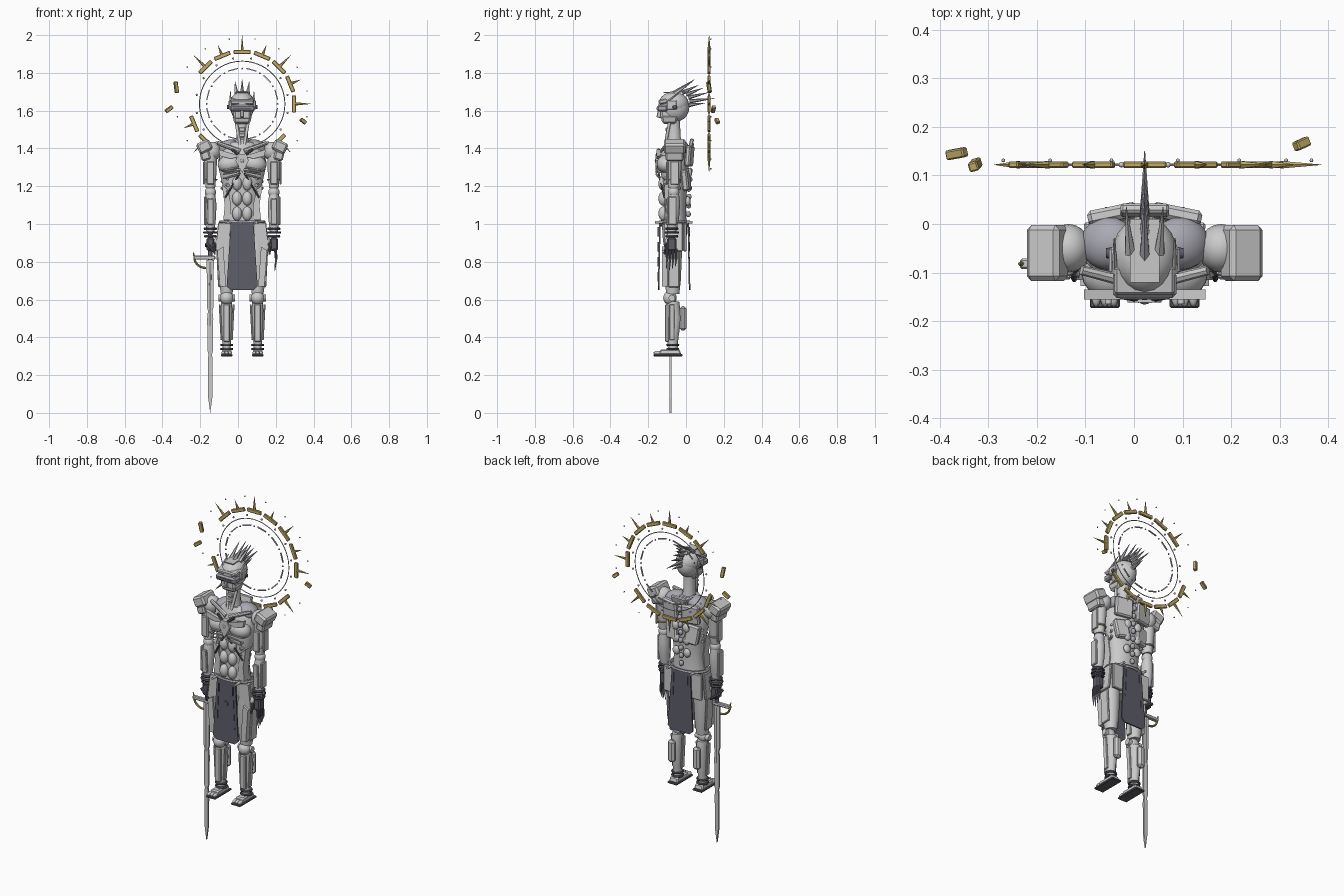
import bpy, bmesh, math
from mathutils import Vector, Matrix

if "Cube" in bpy.data.objects:
    bpy.data.objects.remove(bpy.data.objects["Cube"])

CX, CY = 0.022, -0.06          # body axis
def material(name, col):
    m = bpy.data.materials.new(name)
    m.diffuse_color = (*col, 1)
    m.use_nodes = True
    m.node_tree.nodes["Principled BSDF"].inputs["Base Color"].default_value = m.diffuse_color
    return m
GOLD = material("gold", (0.55, 0.42, 0.15))
DARK = material("dark", (0.11, 0.11, 0.14))
MID = material("mid_grey", (0.4, 0.4, 0.45))

def finish(name, bm, mat=None, smooth=None):
    bmesh.ops.recalc_face_normals(bm, faces=bm.faces)
    me = bpy.data.meshes.new(name)
    bm.to_mesh(me)
    bm.free()
    ob = bpy.data.objects.new(name, me)
    bpy.context.collection.objects.link(ob)
    if mat:
        me.materials.append(mat)
    if smooth:
        for p in me.polygons:
            p.use_smooth = True
        me.set_sharp_from_angle(angle=math.radians(smooth))
    return ob

def box(name, c, size, rot=(0, 0, 0), mat=None, bevel=0.0, top=1.0):
    bm = bmesh.new()
    bmesh.ops.create_cube(bm, size=1)
    for v in bm.verts:
        k = top if v.co.z > 0 else 1
        v.co = Vector((v.co.x * size[0] * k, v.co.y * size[1] * k, v.co.z * size[2]))
    if bevel:
        bmesh.ops.bevel(bm, geom=bm.edges[:], offset=bevel, segments=1, affect='EDGES')
    R = Matrix.Rotation(rot[2], 4, 'Z') @ Matrix.Rotation(rot[1], 4, 'Y') @ Matrix.Rotation(rot[0], 4, 'X')
    bm.transform(Matrix.Translation(c) @ R)
    return finish(name, bm, mat)

def ball(name, c, r, mat=None, seg=20, tilt=0):
    r = (r, r, r) if isinstance(r, float) else r
    bm = bmesh.new()
    bmesh.ops.create_uvsphere(bm, u_segments=seg, v_segments=seg // 2, radius=1)
    bm.transform(Matrix.Translation(c) @ Matrix.Rotation(tilt, 4, 'Y') @ Matrix.Diagonal((*r, 1)))
    return finish(name, bm, mat, 60)

def rod(name, a, b, r0, r1, seg=12, mat=None, flat=1.0):
    a, b = Vector(a), Vector(b)
    d = b - a
    bm = bmesh.new()
    bmesh.ops.create_cone(bm, cap_ends=True, segments=seg, radius1=r0, radius2=r1, depth=d.length)
    bm.transform(Matrix.Translation((a + b) / 2) @ d.to_track_quat('Z', 'Y').to_matrix().to_4x4() @ Matrix.Diagonal((1, flat, 1, 1)))
    return finish(name, bm, mat, 50 if seg > 8 else None)

def loft(name, secs, seg=12, mat=None, smooth=50):
    # sections: (x, y, z, rx, ry)
    bm = bmesh.new()
    rings = []
    for x, y, z, rx, ry in secs:
        rings.append([bm.verts.new((x + rx * math.cos(t), y + ry * math.sin(t), z))
                      for t in [(i + .5) * math.tau / seg for i in range(seg)]])
    for p, q in zip(rings, rings[1:]):
        for i in range(seg):
            bm.faces.new((p[i], p[(i + 1) % seg], q[(i + 1) % seg], q[i]))
    bm.faces.new(rings[0])
    bm.faces.new(rings[-1])
    return finish(name, bm, mat, smooth)

def plate(name, pts, y, t, mat=None, lean=0.0):
    # outline in x-z, thickness t along y, lean shifts y with height
    bm = bmesh.new()
    z0 = pts[0][1]
    f = bm.faces.new([bm.verts.new((x, y + lean * (z - z0), z)) for x, z in pts])
    ex = bmesh.ops.extrude_face_region(bm, geom=[f])
    for v in ex['geom']:
        if isinstance(v, bmesh.types.BMVert):
            v.co.y += t
    return finish(name, bm, mat)

def ring(name, c, R, r, seg=64, mat=None, axis='Z', sy=1.0):
    bpy.ops.mesh.primitive_torus_add(major_radius=R, minor_radius=r, major_segments=seg, minor_segments=6)
    o = bpy.context.object
    o.name = name
    rot = Matrix.Rotation(math.pi / 2, 4, 'X') if axis == 'Y' else Matrix.Identity(4)
    o.data.transform(Matrix.Translation(c) @ rot @ Matrix.Diagonal((1, sy, 1, 1)))
    if mat:
        o.data.materials.append(mat)

# halo: thin ring, inner dashes, gold segments, spikes and beads
HY, HZ = 0.122, 1.636
def hp(a, r, y=HY):
    return Vector((CX + r * math.cos(a), y, HZ + r * math.sin(a)))
ring("halo_ring", (CX, HY, HZ), 0.226, 0.0025, 96, None, 'Y')
loose = {7: (-0.327, 0.122, 1.724, .06, .25), 8: (-0.365, 0.145, 1.608, .045, .95), 15: (0.345, 0.165, 1.545, .035, -.9)}
for k in range(16):
    a = k * math.tau / 16
    if k in loose:
        x, y, z, L, t = loose[k]
        box("halo_fragment", (x, y, z), (.02, .02, L), (.1, t if k != 7 else -.17, .3), GOLD, .003)
    else:
        box("halo_segment", hp(a, .275), (.022, .014, .09), (0, -a, 0), GOLD, .003)
        rod("halo_spike", hp(a, .28), hp(a, .364 if k % 2 == 0 else .335), .009, .0005, 6, GOLD)
    h = a + math.pi / 16
    ball("halo_outer_bead", hp(h, .35, .131), .004, None, 8)
    ball("halo_inner_bead", hp(h, .245), .006, None, 8)
for k in range(12):
    a = (k + .5) * math.tau / 12
    box("halo_dash", hp(a, .187), (.006, .006, .055), (0, -a, 0))
    ball("halo_dash_bead", hp(k * math.tau / 12, .187), .005, None, 8)

# head and helmet
ball("skull", (CX, CY, 1.618), (.062, .078, .078))
ball("helmet_cap", (CX, CY - .005, 1.635), (.068, .08, .065))
box("helmet_brim", (CX, -.055, 1.698), (.06, .13, .006), (.03, 0, 0))
box("brow_band", (CX, -.115, 1.65), (.125, .06, .025), (.2, 0, 0), None, .006)
box("visor", (CX, -.125, 1.612), (.13, .055, .034), (0, 0, 0), MID, .008)
box("visor_slit", (CX, -.152, 1.612), (.1, .006, .012), (0, 0, 0), DARK)
box("nose_guard", (CX, -.14, 1.585), (.016, .025, .045), (-.2, 0, 0), None, .003)
box("face", (CX, -.1, 1.58), (.09, .07, .06), (0, 0, 0), None, .01)
box("jaw", (CX, -.088, 1.553), (.105, .095, .045), (math.pi, 0, 0), None, .01, .78)
for s in (-1, 1):
    box("ear_plate", (CX + s * .064, -.075, 1.63), (.018, .055, .05), (0, 0, 0), None, .005)
    rod("ear_disc", (CX + s * .06, -.06, 1.62), (CX + s * .08, -.06, 1.62), .014, .01, 12, DARK)
    rod("front_horn", (CX + s * .03, -.06, 1.69), (CX + s * .038, .035, 1.755), .012, .001, 6)
    rod("small_horn", (CX + s * .062, -.1, 1.65), (CX + s * .062, -.03, 1.7), .007, .002, 6)
crest = [(-.07, 1.69, .045, 1.765), (-.02, 1.695, .065, 1.735), (.0, 1.685, .09, 1.72),
         (.012, 1.67, .115, 1.695), (.018, 1.65, .15, 1.665), (.015, 1.63, .1, 1.64)]
for y0, z0, y1, z1 in crest:
    rod("crest_spike", (CX, y0, z0), (CX, y1, z1), .012, .001, 6, MID)

# neck
loft("neck", [(CX, -.06, 1.4, .045, .045), (CX, -.063, 1.46, .032, .036), (CX, -.066, 1.56, .032, .034)])
for s in (-1, 1):
    rod("neck_cord", (CX + s * .012, -.11, 1.42), (CX + s * .034, -.085, 1.55), .008, .008)
for z in (1.44, 1.47, 1.5):
    box("throat_plate", (CX, -.1, z), (.034, .018, .022), (0, 0, 0), None, .004)

# torso core
loft("torso", [(CX, CY, .98, .105, .065), (CX, CY, 1.08, .088, .06), (CX, CY, 1.18, .1, .066), (CX, CY, 1.3, .128, .076),
               (CX, CY, 1.38, .12, .072), (CX, CY, 1.435, .06, .05)], 16)
plate("sternum", [(CX, 1.27), (CX + .035, 1.335), (CX + .02, 1.37), (CX - .02, 1.37), (CX - .035, 1.335)], -.162, .03)
ball("chest_core", (CX, -.15, 1.335), .016, MID, 12)
ball("navel_stone", (CX, -.13, 1.0), .014, DARK, 12)
for s in (-1, 1):
    X = lambda d: CX + s * d
    ball("pectoral", (X(.064), -.105, 1.318), (.066, .05, .048), None, 20, s * .15)
    ball("trapezius", (X(.075), -.04, 1.405), (.06, .055, .04), MID, 20, s * .35)
    plate("upper_chest_plate", [(X(.01), 1.36), (X(.06), 1.375), (X(.125), 1.395), (X(.118), 1.36), (X(.06), 1.345)], -.155, .02)
    rod("collar_bone", (X(.01), -.125, 1.385), (X(.13), -.095, 1.43), .013, .01, 8)
    rod("sternum_strut", (X(.01), -.155, 1.36), (X(.055), -.145, 1.395), .007, .007, 8, DARK)
    for i in range(3):
        rod("chest_rib", (X(.012), -.158, 1.30 - i * .018), (X(.1), -.14, 1.285 - i * .022), .005, .004, 6)
        rod("side_rib", (X(.075), -.115, 1.24 - i * .035), (X(.108), -.03, 1.26 - i * .035), .009, .007, 8)
    for z in (1.215, 1.135, 1.055):
        ball("abdominal", (X(.027), -.122, z), (.026, .024, .038), None, 16)
    rod("abdominal_cable", (X(.012), -.145, 1.27), (X(.09), -.115, 1.14), .005, .005, 8, DARK)
    plate("waist_plate", [(X(.06), 1.02), (X(.1), 1.02), (X(.092), 1.1), (X(.108), 1.21), (X(.075), 1.18), (X(.058), 1.1)], -.115, .05)
    # back
    box("shoulder_blade", (X(.065), .018, 1.36), (.105, .03, .11), (-.08, 0, -s * .2), None, .008)
    box("back_side_plate", (X(.065), .0, 1.235), (.08, .035, .11), (.08, s * .15, -s * .2), None, .008)
    for i in range(3):
        ball("back_stud", (X(.035), .018 - i * .004, 1.27 - i * .075), (.022, .014, .026), None, 14)
    ball("shoulder_joint", (X(.157), -.05, 1.385), (.046, .05, .05))
for i in range(9):
    ball("vertebra", (CX, .028 - i * .002, 1.42 - i * .046), (.014, .014, .016), MID, 10)
box("upper_back_plate", (CX, .028, 1.43), (.1, .02, .045), (-.25, 0, 0), None, .005)

# belt and pelvis
loft("pelvis", [(CX, CY, .86, .05, .055), (CX, CY, .92, .105, .065), (CX, CY, 1.0, .118, .07)], 12)
ring("belt", (CX, CY, 1.01), .115, .01, 32, MID, 'Z', .68)
rod("belt_pin", (CX + .075, -.165, 1.01), (CX + .075, .035, 1.01), .007, .007)
rod("belt_pin", (CX - .075, -.165, 1.01), (CX - .075, .035, 1.01), .007, .007)

# loincloth front and back
cloth = [(CX - .06, 1.01), (CX - .082, .67), (CX - .06, .65), (CX + .06, .65), (CX + .082, .67), (CX + .06, 1.01)]
plate("front_cloth", cloth, -.142, .008, DARK, .02)
plate("back_cloth", cloth, .008, .008, DARK, -.02)
rod("cloth_emblem", (CX, -.15, .875), (CX, -.142, .875), .017, .017, 6, DARK)
for y in (-.15, .022):
    for s in (-1, 1):
        for i in range(4):
            box("cloth_trim", (CX + s * (.046 + .004 * i), y + (.003 if y < 0 else -.004), .96 - i * .08), (.004, .006, .05), (0, 0, 0), DARK)

# legs
for s in (-1, 1):
    X = lambda d: CX + s * d
    L = X(.082)
    ball("hip_ball", (X(.122), -.085, .905), .03)
    plate("hip_plate", [(X(.068), 1.005), (X(.125), 1.005), (X(.14), .87), (X(.115), .85), (X(.07), .9)], -.115, .03)
    box("hip_side_plate", (X(.128), CY, .93), (.014, .085, .15), (0, -s * .1, 0), None, .004)
    box("rear_hip_plate", (X(.09), -.005, .93), (.07, .016, .15), (0, 0, 0), None, .004)
    loft("thigh", [(L, -.07, .63, .032, .036), (L, -.07, .7, .042, .044), (L, -.07, .84, .05, .05), (L, -.065, .96, .045, .048)])
    plate("thigh_guard", [(X(.085), .67), (X(.118), .67), (X(.132), .86), (X(.1), .88)], -.128, .03)
    box("thigh_side_guard", (X(.126), -.065, .76), (.012, .06, .19), (0, s * .05, 0), None, .004)
    box("thigh_inner_strut", (X(.045), -.07, .73), (.012, .035, .16), (0, 0, 0), None, .003)
    ball("knee", (L, -.085, .608), .036)
    rod("knee_hinge", (L - .044, -.075, .608), (L + .044, -.075, .608), .018, .018)
    loft("shin", [(L, -.07, .34, .022, .026), (L, -.07, .4, .026, .03), (L, -.062, .5, .033, .038), (L, -.07, .59, .03, .034)], 10)
    box("shin_guard", (L, -.1, .475), (.036, .02, .2), (0, 0, 0), None, .005)
    for t in (-1, 1):
        box("shin_strut", (L + t * .032, -.075, .48), (.01, .028, .19), (0, t * .05, 0), None, .003)
    box("calf_pad", (L, -.015, .5), (.044, .034, .13), (0, 0, 0), None, .012)
    for z in (.338, .36):
        ring("ankle_ring", (L, -.07, z), .029, .006, 20, DARK)
    box("foot", (L, -.085, .322), (.056, .12, .028), (0, 0, 0), None, .006, .85)
    box("sole", (L, -.095, .305), (.062, .155, .011), (0, 0, 0), DARK, .003)
    for t in (-.018, 0, .018):
        ball("toe", (L + t, -.15, .318), (.01, .022, .011), None, 10)

# arms
for s in (-1, 1):
    X = lambda d: CX + s * d
    A = X(.168)
    box("shoulder_pad", (X(.2), -.06, 1.41), (.075, .115, .06), (0, s * .45, 0), None, .01)
    box("shoulder_pad_lower", (X(.195), -.06, 1.362), (.05, .095, .05), (0, s * .25, 0), None, .008)
    loft("upper_arm", [(A, -.065, 1.19, .026, .03), (A, -.062, 1.28, .034, .038), (A, -.058, 1.37, .036, .04)])
    box("bicep_plate", (A, -.1, 1.27), (.04, .014, .12), (0, 0, 0), None, .004)
    box("upper_arm_plate", (X(.202), -.06, 1.27), (.01, .045, .12), (0, 0, 0), None, .003)
    ring("arm_band", (A, -.062, 1.235), .033, .005, 20, GOLD if s > 0 else MID)
    ball("elbow", (A, -.065, 1.168), .03)
    loft("forearm", [(A, -.075, .955, .022, .024), (A, -.07, 1.04, .032, .034), (A, -.067, 1.11, .033, .036), (A, -.065, 1.16, .026, .028)], 10)
    box("forearm_guard", (X(.196), -.072, 1.07), (.014, .045, .15), (0, 0, 0), None, .004)
    box("forearm_front_guard", (A, -.103, 1.065), (.034, .014, .14), (.06, 0, 0), None, .004)
    for z, r in ((.975, .029), (.955, .032), (.935, .028)):
        ring("wrist_ring", (A, -.075, z), r, .007, 20, DARK)
    box("palm", (A, -.075, .893), (.042, .05, .07), (0, 0, 0), DARK, .008)
    for i in range(4):
        y = -.1 + i * .016
        if s > 0:
            rod("finger", (A + .008, y, .87), (A + .012, y, .815), .008, .007, 8, DARK)
            rod("fingertip", (A + .012, y, .818), (A + .005, y - .004, .75 + .012 * abs(i - 1)), .007, .001, 8, MID)
        else:
            rod("finger", (A - .024, y, .9 - i * .004), (A + .02, y, .855), .009, .007, 8, DARK)
    rod("thumb", (X(.148), -.1, .9), (X(.145), -.115, .84), .009, .005, 8, DARK)

# sword
SX, SY = -.147, -.082
blade = [(-.019, .81), (-.017, .56), (-.012, .54), (-.016, .5), (-.015, .33), (-.009, .31), (-.013, .28), (-.011, .08), (0, 0)]
half = [(SX - x, z) for x, z in blade[-2::-1]]
plate("sword_blade", [(SX + x, z) for x, z in blade] + half, SY - .005, .01)
rod("sword_fuller", (SX, SY, .8), (SX, SY, .1), .008, .004, 8)
rod("sword_grip", (SX, SY, .81), (SX, SY, .95), .011, .011, 12, DARK)
ball("sword_pommel", (SX, SY, .955), .016, MID, 12)
box("sword_guard", (SX - .03, SY, .822), (.115, .022, .02), (0, 0, 0), None, .004)
arc = [(SX - .084 + .062 * (1 - math.cos(t)), .822 - .055 * math.sin(t)) for t in [i * math.pi / 12 for i in range(7)]]
for (x0, z0), (x1, z1) in zip(arc, arc[1:]):
    rod("sword_guard_curve", (x0, SY, z0), (x1, SY, z1), .006, .006, 8, GOLD)
rod("sword_guard_tip", (SX - .082, SY, .82), (SX - .09, SY, .85), .007, .002, 8, GOLD)
